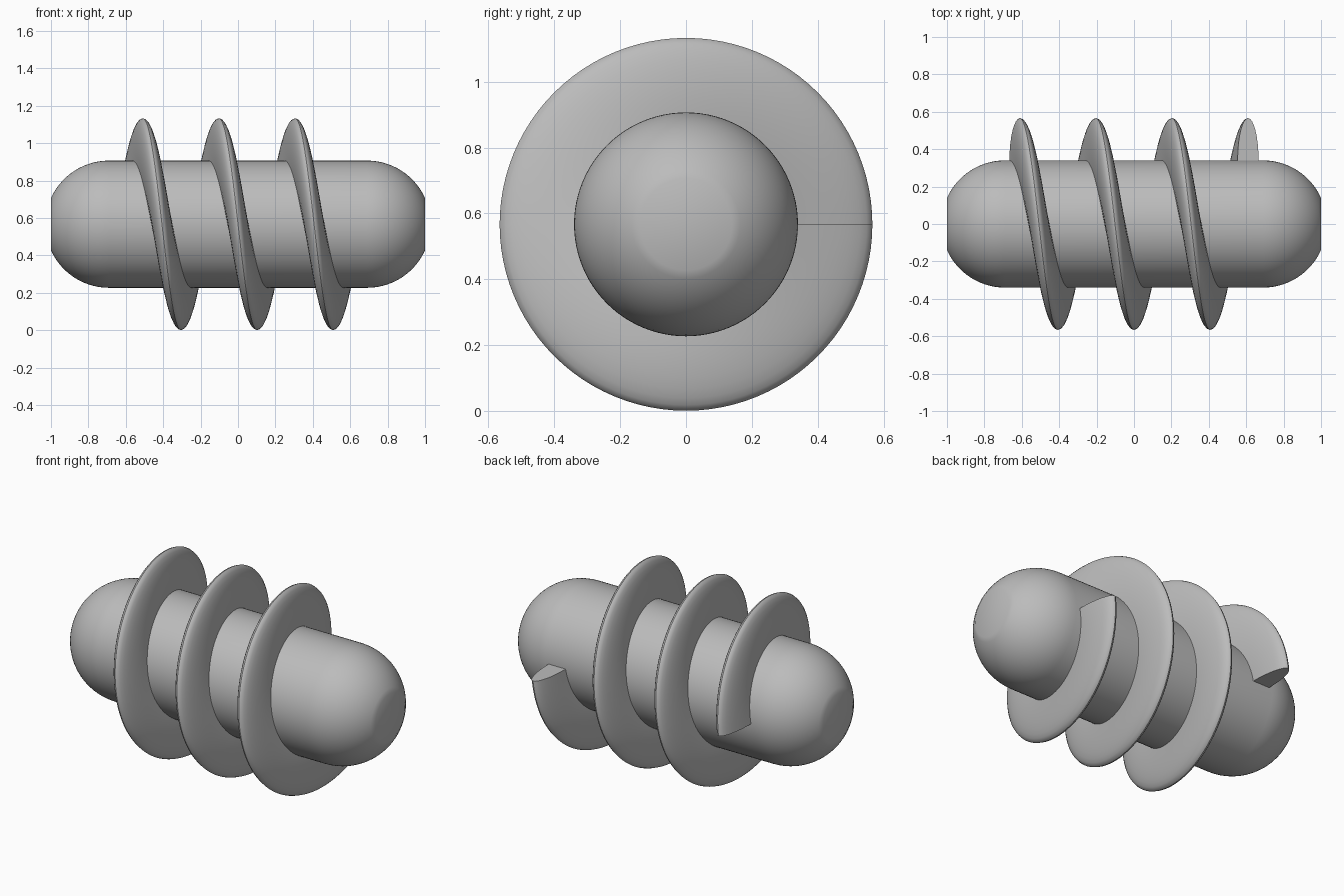
import bpy, bmesh
from math import sin, cos, pi, asin

AXIS_Z = 0.567          # height of the screw axis
CORE_R = 0.34           # shaft radius
CREST_R = 0.566         # outer radius of the thread
TURNS = 3
HALF_RUN = 0.61         # thread runs from -HALF_RUN to +HALF_RUN

cube = bpy.data.objects.get("Cube")
if cube:
    bpy.data.objects.remove(cube, do_unlink=True)

grey = bpy.data.materials.new("plain grey")
grey.use_nodes = True
colour = (0.5, 0.5, 0.5, 1)
grey.diffuse_color = colour
grey.node_tree.nodes["Principled BSDF"].inputs["Base Color"].default_value = colour


def around(x, r, a):
    """Point at angle a about the screw axis, from the back up over the top."""
    return (x, r * cos(a), AXIS_Z + r * sin(a))


def skin(name, rings, closed):
    """Bridge successive rings of points and cap both ends."""
    bm = bmesh.new()
    loops = [[bm.verts.new(p) for p in ring] for ring in rings]
    n = len(loops[0])
    for a, b in zip(loops, loops[1:]):
        for i in range(n if closed else n - 1):
            j = (i + 1) % n
            bm.faces.new((a[i], a[j], b[j], b[i]))
    bm.faces.new(loops[0])
    bm.faces.new(loops[-1])
    bmesh.ops.recalc_face_normals(bm, faces=bm.faces)
    mesh = bpy.data.meshes.new(name)
    bm.to_mesh(mesh)
    bm.free()
    mesh.materials.append(grey)
    obj = bpy.data.objects.new(name, mesh)
    bpy.context.collection.objects.link(obj)
    bpy.ops.object.select_all(action='DESELECT')
    obj.select_set(True)
    bpy.context.view_layer.objects.active = obj
    bpy.ops.object.shade_smooth_by_angle(angle=pi / 6)
    return obj


# Shaft: cylinder with rounded ends, each cut to a small flat
shoulder = 0.69
end_angle = asin((1 - shoulder) / CORE_R)
steps = 14
half = [(shoulder + CORE_R * sin(end_angle * i / steps),
         CORE_R * cos(end_angle * i / steps)) for i in range(steps + 1)]
profile = [(-x, r) for x, r in reversed(half)] + half
sides = 96
skin("shaft", [[around(x, r, 2 * pi * k / sides) for k in range(sides)]
               for x, r in profile], True)

# Thread: half-ellipse section swept along the helix, rooted inside the shaft
half_width = 0.056
arc = 16
section = [(half_width * cos(pi * i / arc),
            CORE_R + (CREST_R - CORE_R) * sin(pi * i / arc)) for i in range(arc + 1)]
root = CORE_R - 0.03
section += [(-half_width, root), (half_width, root)]
per_turn = 96
total = TURNS * per_turn
rings = []
for k in range(total + 1):
    t = k / total
    centre = HALF_RUN * (2 * t - 1)
    rings.append([around(centre + dx, r, 2 * pi * TURNS * t) for dx, r in section])
skin("screw_thread", rings, True)
